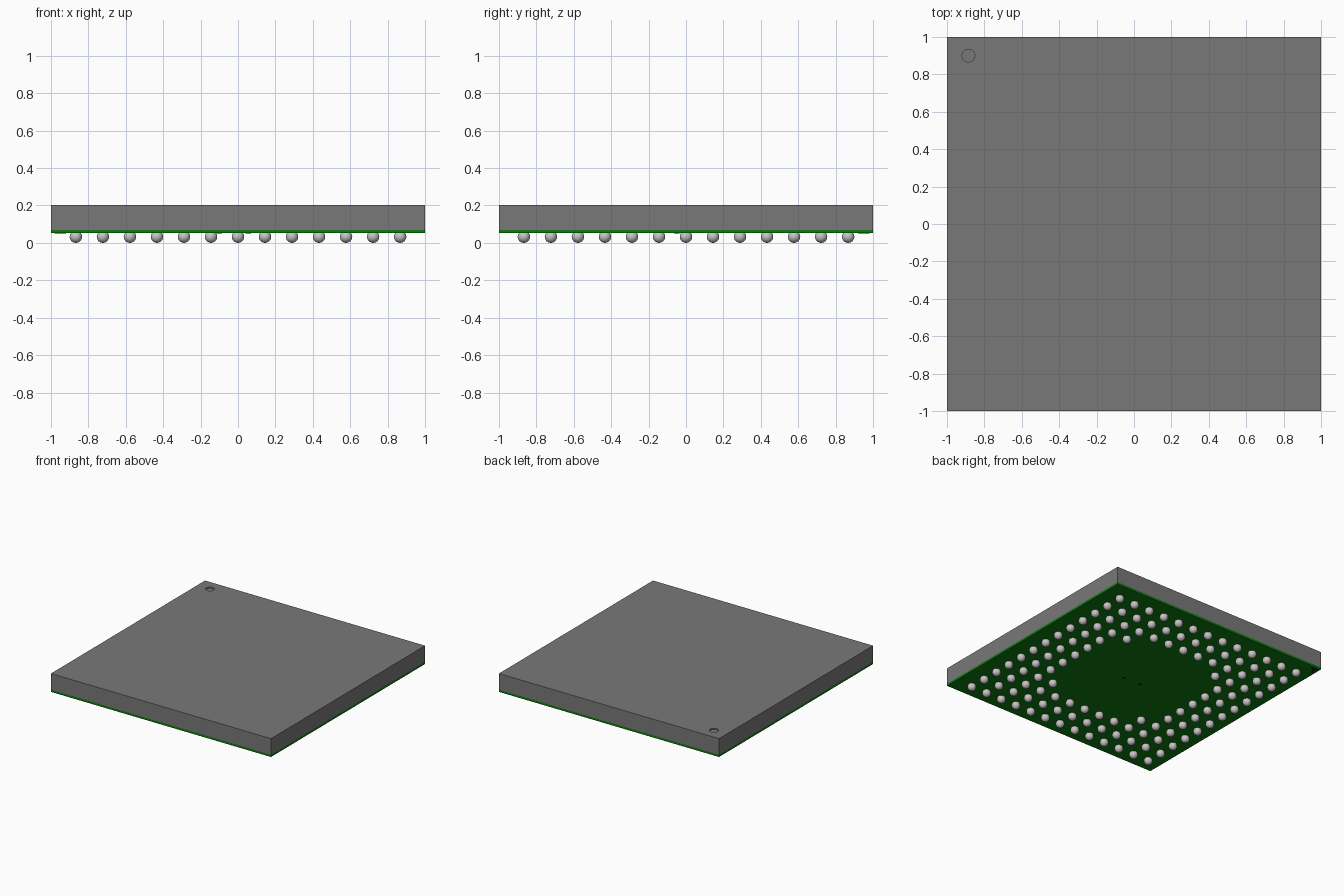
import bpy, bmesh, math
from mathutils import Matrix

cube = bpy.data.objects.get("Cube")
if cube:
    bpy.data.objects.remove(cube, do_unlink=True)


def material(name, rgb):
    m = bpy.data.materials.new(name)
    m.use_nodes = True
    m.diffuse_color = (*rgb, 1)
    bsdf = next(n for n in m.node_tree.nodes if n.type == 'BSDF_PRINCIPLED')
    bsdf.inputs["Base Color"].default_value = (*rgb, 1)
    return m


GREY = material("package grey", (0.19, 0.19, 0.19))
GREEN = material("board green", (0.004, 0.2, 0.005))
SILVER = material("solder silver", (0.58, 0.55, 0.56))
DARK = material("marking dark", (0.01, 0.015, 0.01))


def finish(name, bm, mat):
    bmesh.ops.recalc_face_normals(bm, faces=bm.faces)
    mesh = bpy.data.meshes.new(name)
    bm.to_mesh(mesh)
    bm.free()
    mesh.materials.append(mat)
    obj = bpy.data.objects.new(name, mesh)
    bpy.context.collection.objects.link(obj)
    return obj


def slab(name, z0, z1, mat):
    bm = bmesh.new()
    bmesh.ops.create_cube(bm, size=1, matrix=Matrix.Translation((0, 0, (z0 + z1) / 2))
                          @ Matrix.Diagonal((2, 2, z1 - z0, 1)))
    return finish(name, bm, mat)


def prism(name, points, z0, z1, mat):
    bm = bmesh.new()
    face = bm.faces.new([bm.verts.new((x, y, z0)) for x, y in points])
    ext = bmesh.ops.extrude_face_region(bm, geom=[face], use_keep_orig=True)
    top = [v for v in ext["geom"] if isinstance(v, bmesh.types.BMVert)]
    bmesh.ops.translate(bm, verts=top, vec=(0, 0, z1 - z0))
    return finish(name, bm, mat)


def circle(x, y, r, n=32):
    return [(x + r * math.cos(math.tau * i / n), y + r * math.sin(math.tau * i / n))
            for i in range(n)]


BOARD_Z, BODY_Z, TOP_Z = 0.052, 0.07, 0.203

# Board and moulded package
board = slab("circuit_board", BOARD_Z, BODY_Z, GREEN)
body = slab("package_body", BODY_Z, TOP_Z, GREY)

# Shallow round dimple marking the first pin
cutter = prism("dimple_cutter", circle(-0.885, 0.9, 0.034), TOP_Z - 0.01, TOP_Z + 0.02, GREY)
cutter.hide_render = True
cut = body.modifiers.new("dimple", 'BOOLEAN')
cut.operation, cut.solver, cut.object = 'DIFFERENCE', 'EXACT', cutter
bpy.context.view_layer.objects.active = body
body.select_set(True)
bpy.ops.object.modifier_apply(modifier=cut.name)
bpy.data.objects.remove(cutter, do_unlink=True)

# Underside markings: corner triangle and two small centre dots
prism("corner_mark", [(-0.98, 0.98), (-0.92, 0.98), (-0.98, 0.92)],
      BOARD_Z - 0.002, BOARD_Z + 0.002, DARK)
for side, x in (("left", 0.055), ("right", -0.1)):
    prism(f"centre_dot_{side}", circle(x, -0.05, 0.014, 16),
          BOARD_Z - 0.002, BOARD_Z + 0.002, DARK)

# Solder balls: three full rings, plus the corners of the fourth ring
R, PITCH, HALF = 0.033, 0.1445, 6
bm = bmesh.new()
bmesh.ops.create_uvsphere(bm, u_segments=20, v_segments=12, radius=R)
for f in bm.faces:
    f.smooth = True
first = finish("solder_ball", bm, SILVER)
ball_mesh = first.data
bpy.data.objects.remove(first, do_unlink=True)
for i in range(-HALF, HALF + 1):
    for j in range(-HALF, HALF + 1):
        if max(abs(i), abs(j)) >= 4 or abs(i) == abs(j) == 3:
            ball = bpy.data.objects.new(f"solder_ball_{i + HALF}_{j + HALF}", ball_mesh)
            ball.location = (i * PITCH, j * PITCH, R)
            bpy.context.collection.objects.link(ball)
